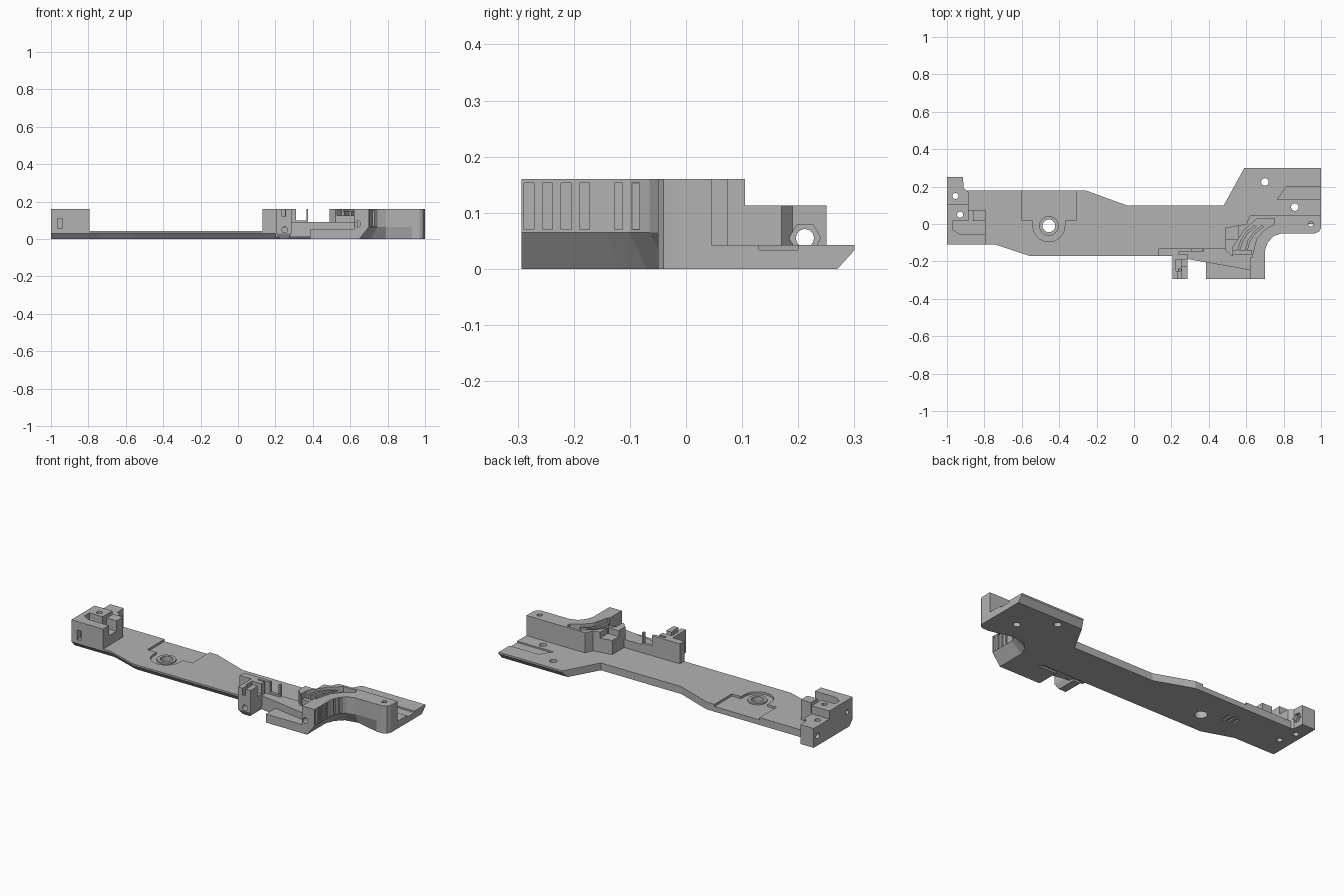
import bpy, bmesh, math
from mathutils import Matrix

cube = bpy.data.objects.get("Cube")
if cube:
    bpy.data.objects.remove(cube, do_unlink=True)

grey = bpy.data.materials.new("plain grey")
grey.use_nodes = True
COLOR = (0.45, 0.45, 0.45, 1)
grey.diffuse_color = COLOR
grey.node_tree.nodes["Principled BSDF"].inputs["Base Color"].default_value = COLOR


def make(name, bm):
    bmesh.ops.recalc_face_normals(bm, faces=bm.faces)
    mesh = bpy.data.meshes.new(name)
    bm.to_mesh(mesh)
    bm.free()
    mesh.materials.append(grey)
    obj = bpy.data.objects.new(name, mesh)
    bpy.context.collection.objects.link(obj)
    return obj


def loft(name, layers):
    """Solid through matching outlines, given as (height, points)."""
    bm = bmesh.new()
    rings = [[bm.verts.new((x, y, z)) for x, y in pts] for z, pts in layers]
    n = len(rings[0])
    for low, high in zip(rings, rings[1:]):
        for i in range(n):
            j = (i + 1) % n
            bm.faces.new((low[i], low[j], high[j], high[i]))
    bm.faces.new(rings[0][::-1])
    bm.faces.new(rings[-1])
    return make(name, bm)


def prism(name, pts, z0, z1):
    return loft(name, [(z0, pts), (z1, pts)])


def box(name, x0, x1, y0, y1, z0, z1):
    return prism(name, [(x0, y0), (x1, y0), (x1, y1), (x0, y1)], z0, z1)


def rod(x, y, z, r, length, axis="Z", sides=24):
    bm = bmesh.new()
    turn = {"Z": Matrix(), "X": Matrix.Rotation(math.pi / 2, 4, "Y"),
            "Y": Matrix.Rotation(math.pi / 2, 4, "X")}[axis]
    bmesh.ops.create_cone(bm, cap_ends=True, segments=sides, radius1=r, radius2=r,
                          depth=length, matrix=Matrix.Translation((x, y, z)) @ turn)
    return make("cutter", bm)


def cut(obj, *cutters):
    for c in cutters:
        m = obj.modifiers.new("cut", "BOOLEAN")
        m.operation, m.solver, m.object = "DIFFERENCE", "EXACT", c
    graph = bpy.context.evaluated_depsgraph_get()
    mesh = bpy.data.meshes.new_from_object(obj.evaluated_get(graph))
    obj.modifiers.clear()
    obj.data = mesh
    for c in cutters:
        bpy.data.objects.remove(c, do_unlink=True)


def cbox(*dims):
    return box("cutter", *dims)


def band(center, w):
    """Outline of a strip of half width w along a path."""
    left, right = [], []
    for i, (x, y) in enumerate(center):
        a, b = center[max(i - 1, 0)], center[min(i + 1, len(center) - 1)]
        dx, dy = b[0] - a[0], b[1] - a[1]
        d = math.hypot(dx, dy)
        left.append((x - dy / d * w, y + dx / d * w))
        right.append((x + dy / d * w, y - dx / d * w))
    return right + left[::-1]


# Base plate, bevelled below along the front and the wide rear end
top = [(-1, -.11), (-.74, -.11), (-.56, -.17), (.62, -.17), (.66, -.05), (.73, 0), (1, 0),
       (1, .3), (.59, .3), (.48, .1), (-.04, .1), (-.26, .18), (-1, .18)]
low = list(top)
for i in range(3):
    low[i] = (top[i][0], top[i][1] + .03)
low[3] = (.62, -.14)
low[7], low[8] = (1, .27), (.575, .27)
plate = loft("base_plate", [(0, low), (.033, top), (.043, top)])
cut(plate,
    cbox(-.6, -.31, .02, .2, .03, .06),
    rod(-.455, -.01, .045, .085, .03, sides=32),
    cbox(-.54, -.37, -.01, .03, .03, .06),
    rod(-.455, -.01, .02, .034, .1),
    rod(.7, .225, .02, .02, .1), rod(.86, .09, .02, .02, .1),
    rod(-.955, .15, .02, .016, .1), rod(-.93, .05, .02, .016, .1),
    prism("cutter", [(.765, .13), (1.01, .13), (1.01, .2), (.815, .2)], .034, .06),
    *[cbox(-.64 + i * .03, -.627 + i * .03, .02, .08, -.01, .008) for i in range(3)])
ring = rod(-.455, -.01, .033, .052, .012, sides=32)
ring.name = "bolt_boss"
cut(ring, rod(-.455, -.01, .03, .034, .1))

# Mount at the left end: front box, step and two towers
mount = box("end_mount", -1, -.795, -.11, .075, .03, .16)
cut(mount,
    prism("cutter", [(-.97, -.03), (-.93, -.055), (-.78, -.055), (-.78, .015), (-.97, .015)], .1, .2),
    cbox(-.885, -.86, .01, .08, .1, .2),
    cbox(-.962, -.938, -.12, -.08, .055, .11),
    rod(-1, -.06, .09, .014, .05, "X"),
    rod(-.93, .05, .1, .016, .2))
box("mount_tower", -1, -.885, .07, .105, .03, .16)
ear = prism("mount_ear", [(-1, .1), (-.885, .1), (-.885, .17), (-.91, .19), (-.915, .25), (-1, .25)], 0, .113)
cut(ear, rod(-.955, .15, .06, .016, .2), rod(-.955, .212, .055, .016, .2, "X"),
    rod(-.915, .212, .055, .028, .03, "X", 6))

# Front upright wall and its post
wall = prism("upright_wall", [(.13, -.17), (.2, -.17), (.3, -.19), (.375, -.2), (.375, -.13), (.13, -.13)], .03, .16)
cut(wall, prism("cutter", [(.2, -.25), (.39, -.25), (.39, -.148), (.24, -.148)], .09, .2),
    cbox(.31, .365, -.16, -.1, .1, .2))
post = loft("clamp_post", [(0, [(.225, -.275), (.27, -.275), (.27, -.16), (.225, -.16)]),
                           (.03, [(.205, -.293), (.285, -.293), (.285, -.16), (.205, -.16)]),
                           (.16, [(.205, -.293), (.285, -.293), (.285, -.16), (.205, -.16)])])
cut(post, rod(.25, -.29, .05, .016, .1, "Y"),
    prism("cutter", [(.225, -.25), (.25, -.25), (.25, -.19), (.225, -.19)], .06, .2),
    cbox(.235, .255, -.3, -.24, .12, .2), cbox(.25, .3, -.225, -.19, .1, .2))

# Low nose and sloping ledge in front of the grip
nose = box("nose_base", .385, .64, -.293, -.16, 0, .05)
prism("sloping_ledge", [(.2, -.17), (.3, -.19), (.64, -.25), (.64, -.13), (.2, -.13)], .01, .09)

# Grip body with an undercut coved side and a raised arm
upper = [(.62, -.293), (.7, -.293), (.7, -.14), (.715, -.1), (.745, -.065), (.79, -.05), (.93, -.05),
         (.97, -.05), (.99, -.04), (1, -.02), (1, .045), (.62, .045), (.6, 0), (.49, -.02), (.49, -.14),
         (.52, -.17), (.62, -.17)]
lower = list(upper)
lower[1:6] = [(.65, -.293), (.65, -.12), (.67, -.07), (.71, -.03), (.79, -.015)]
grip = loft("grip_body", [(0, lower), (.065, upper), (.16, upper)])
grooves = [cbox(.692, .75, y - .009, y + .009, .07, .153) for y in (-.28, -.247, -.214, -.181)]
grooves += [cbox(x, x + .05, y - .007, y + .007, .07, .153) for x, y in ((.7, -.12), (.718, -.09))]
cut(grip,
    prism("cutter", [(.53, -.18), (.63, -.18), (.655, -.08), (.7, -.03), (.75, 0), (.75, .03),
                     (.66, .03), (.59, -.03), (.53, -.12)], .095, .2),
    cbox(.48, .56, -.08, 0, .125, .2),
    rod(.945, 0, .08, .014, .3),
    rod(.64, -.29, .08, .016, .1, "Y"),
    *grooves)

# Curved ribs and bridge within the grip channel
for i, shift in enumerate((0, .04)):
    path = [(.56 + shift, -.14), (.575 + shift, -.09), (.605 + shift, -.045), (.65 + shift, -.01)]
    prism(f"channel_rib_{i + 1}", band(path, .007), .09, .15)
box("channel_bridge", .52, .63, -.165, -.14, .08, .125)
